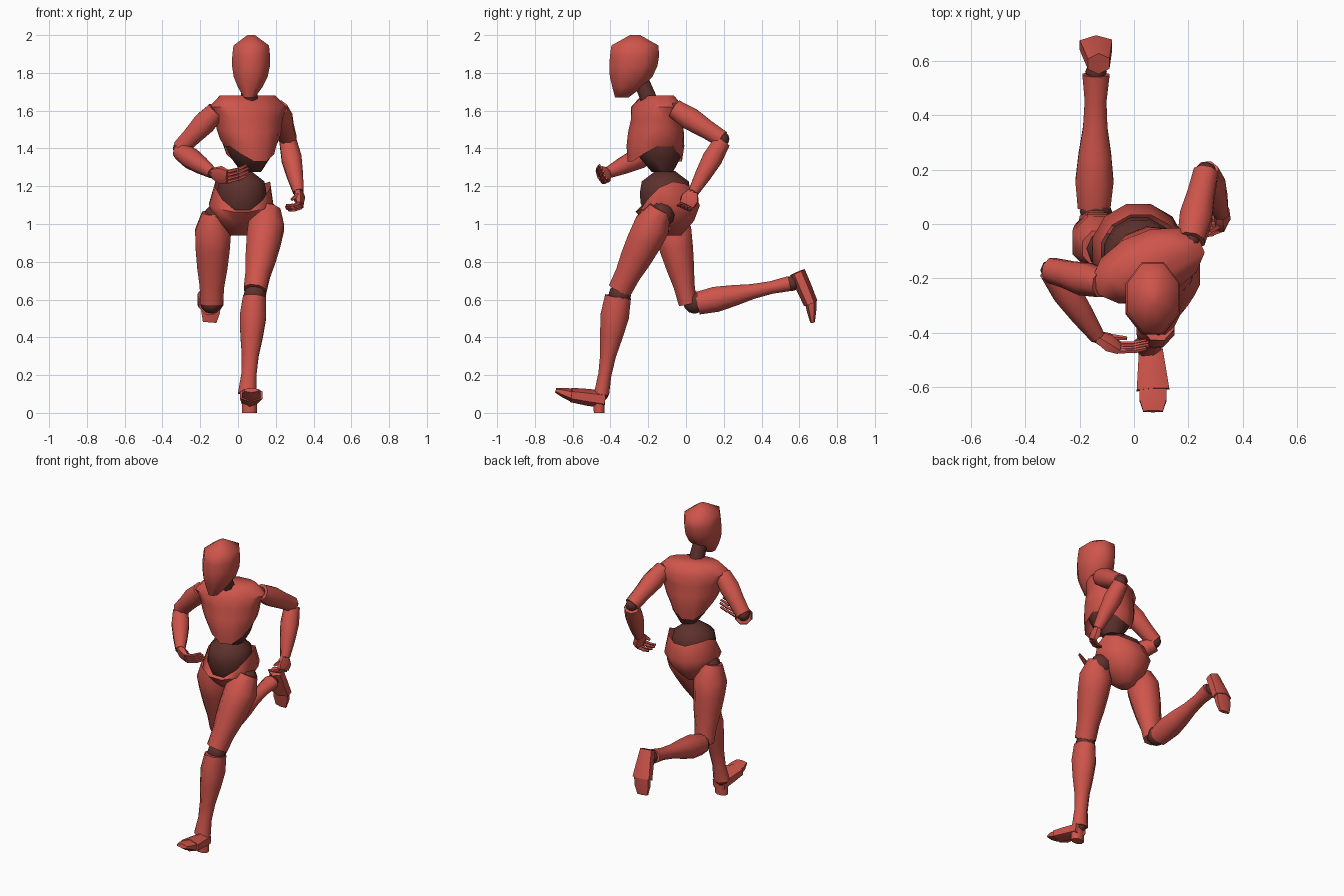
import bpy, bmesh, math
from mathutils import Vector

cube = bpy.data.objects.get("Cube")
if cube:
    bpy.data.objects.remove(cube, do_unlink=True)

X, Y, Z = Vector((1, 0, 0)), Vector((0, 1, 0)), Vector((0, 0, 1))
TWIST = Vector((0.93, 0.37, 0))


def material(name, colour):
    mat = bpy.data.materials.new(name)
    mat.use_nodes = True
    mat.diffuse_color = colour
    bsdf = mat.node_tree.nodes["Principled BSDF"]
    bsdf.inputs["Base Color"].default_value = colour
    bsdf.inputs["Roughness"].default_value = 0.6
    return mat


RED = material("red_shell", (0.62, 0.09, 0.07, 1))
DARK = material("dark_joint", (0.11, 0.03, 0.025, 1))


def finish(name, bm, mat):
    bmesh.ops.recalc_face_normals(bm, faces=bm.faces)
    mesh = bpy.data.meshes.new(name)
    bm.to_mesh(mesh)
    bm.free()
    mesh.shade_smooth()
    mesh.set_sharp_from_angle(angle=math.radians(55))
    mesh.materials.append(mat)
    obj = bpy.data.objects.new(name, mesh)
    bpy.context.collection.objects.link(obj)


def skin(name, rings, mat, open_end=None):
    """Bridge equal rings of points and cap the closed ends."""
    bm = bmesh.new()
    loops = [[bm.verts.new(point) for point in ring] for ring in rings]
    for low, high in zip(loops, loops[1:]):
        for i in range(len(low)):
            bm.faces.new((low[i - 1], low[i], high[i], high[i - 1]))
    if open_end != "start":
        bm.faces.new(loops[0])
    if open_end != "end":
        bm.faces.new(loops[-1])
    finish(name, bm, mat)


def ring_offsets(u, v, width, depth, sides):
    """Ellipse of flat sides whose faces, not corners, touch the given size."""
    grow = 1 / math.cos(math.pi / sides)
    for i in range(sides):
        angle = math.tau * (i + 0.5) / sides
        yield angle, grow * (u * width * math.cos(angle) + v * depth * math.sin(angle))


def limb(name, start, end, across, widths, ratios=(1, 1), mat=RED, sides=8):
    """Straight part with evenly spaced widths; depth/width blends between ratios."""
    start, end = Vector(start), Vector(end)
    axis = (end - start).normalized()
    u = (across - axis * across.dot(axis)).normalized()
    v = axis.cross(u)
    rings = []
    for i, width in enumerate(widths):
        t = i / (len(widths) - 1)
        depth = width * (ratios[0] + (ratios[1] - ratios[0]) * t)
        centre = start.lerp(end, t)
        rings.append([centre + offset
                      for angle, offset in ring_offsets(u, v, width, depth, sides)])
    skin(name, rings, mat)


def shell(name, top, bottom, across, widths, ratios, mat=RED, sides=12,
          lean=1, open_end=None, drop=0):
    """Upright part of level rings; an open end gets a saddle-shaped rim."""
    top, bottom = Vector(top), Vector(bottom)
    v = Z.cross(across)
    rings = []
    for i, width in enumerate(widths):
        t = i / (len(widths) - 1)
        depth = width * (ratios[0] + (ratios[1] - ratios[0]) * t)
        centre = top.lerp(bottom, t ** lean)
        centre.z = top.z + (bottom.z - top.z) * t
        rim = {"start": 1 - t, "end": t}.get(open_end, 0) ** 3
        rings.append([
            centre + offset + Z * rim * (0.045 * math.cos(2 * angle) + drop * math.sin(angle))
            for angle, offset in ring_offsets(across, v, width, depth, sides)])
    skin(name, rings, mat, open_end)


def joint(name, centre, radius):
    bm = bmesh.new()
    bmesh.ops.create_uvsphere(bm, u_segments=8, v_segments=6, radius=radius)
    bmesh.ops.translate(bm, verts=bm.verts, vec=centre)
    finish(name, bm, DARK)


# Head and neck
shell("head", (0.07, -0.27, 2), (0.06, -0.34, 1.67), X,
      (0.02, 0.094, 0.1, 0.1, 0.09, 0.065, 0.03), (1.35, 1.2), sides=8, lean=3)
limb("neck", (0.06, -0.25, 1.79), (0.06, -0.18, 1.62), X, (0.04, 0.045), mat=DARK)

# Torso: shell over a dark rib core, then waist and pelvis
shell("chest", (0.05, -0.15, 1.68), (0.065, -0.165, 1.37), TWIST,
      (0.15, 0.21, 0.18, 0.17, 0.155, 0.13), (0.45, 1.08), open_end="end")
shell("rib_core", (0.06, -0.16, 1.5), (0.07, -0.125, 1.275), TWIST,
      (0.12, 0.13, 0.1, 0.05), (0.95, 1.1), DARK)
shell("waist", (0.02, -0.11, 1.28), (0.02, -0.11, 1.06), X,
      (0.05, 0.12, 0.13, 0.13, 0.11), (1.05, 1), DARK)
shell("pelvis", (0.025, -0.105, 1.17), (0, -0.08, 0.94), X,
      (0.145, 0.17, 0.125, 0.05), (0.95, 1.1), open_end="start", drop=0.06)

# Legs share their profiles: the left reaches forward, the right kicks back
THIGH = (0.06, 0.095, 0.09, 0.08, 0.065, 0.06)
SHIN = (0.06, 0.07, 0.06, 0.045, 0.04, 0.05)
FOOT = (0.04, 0.05, 0.06)
TOES = (0.05, 0.05, 0.036)

joint("left_hip", (0.15, -0.13, 1.05), 0.07)
limb("left_thigh", (0.165, -0.135, 1.08), (0.09, -0.35, 0.65), X, THIGH, (1, 1.05))
joint("left_knee", (0.09, -0.35, 0.625), 0.06)
limb("left_shin", (0.087, -0.36, 0.615), (0.05, -0.447, 0.1), X, SHIN, (1.15, 0.8))
joint("left_ankle", (0.05, -0.45, 0.1), 0.04)
limb("left_heel", (0.06, -0.46, 0.09), (0.06, -0.46, 0), X, (0.04, 0.04), (0.8, 0.7))
limb("left_foot", (0.06, -0.43, 0.07), (0.07, -0.61, 0.095), X, FOOT, (1, 0.55), sides=6)
limb("left_toes", (0.07, -0.605, 0.095), (0.07, -0.69, 0.12), X, TOES, (0.6, 0.3), sides=6)

joint("right_hip", (-0.11, -0.09, 1.04), 0.07)
limb("right_thigh", (-0.13, -0.09, 1.06), (-0.14, 0.01, 0.575), X, THIGH, (1.1, 0.8))
joint("right_knee", (-0.14, 0.045, 0.585), 0.06)
limb("right_shin", (-0.147, 0.06, 0.58), (-0.14, 0.55, 0.685), X, SHIN, (1, 0.8))
joint("right_ankle", (-0.14, 0.56, 0.685), 0.04)
limb("right_foot", (-0.13, 0.59, 0.745), (-0.14, 0.66, 0.58), X, FOOT, (0.9, 0.55), sides=6)
limb("right_toes", (-0.14, 0.66, 0.59), (-0.15, 0.67, 0.48), X, TOES, (0.55, 0.3), sides=6)

# Arms share their profiles too
UPPER_ARM = (0.05, 0.06, 0.05, 0.045)
FOREARM = (0.045, 0.053, 0.043, 0.028)
ARMS = {
    "right": ((-0.115, -0.22, 1.6), (-0.305, -0.17, 1.4), (-0.135, -0.415, 1.27), Y, Z),
    "left": ((0.21, -0.06, 1.61), (0.265, 0.19, 1.45), (0.32, 0.04, 1.17), X, X),
}
for side, (shoulder, elbow, wrist, upper_across, fore_across) in ARMS.items():
    joint(side + "_shoulder", shoulder, 0.035)
    limb(side + "_upper_arm", shoulder, elbow, upper_across, UPPER_ARM)
    joint(side + "_elbow", elbow, 0.04)
    limb(side + "_forearm", Vector(elbow) - Z * 0.015, wrist, fore_across, FOREARM)
    joint(side + "_wrist", wrist, 0.026)

# Hands: palm, four bent fingers and a thumb
HANDS = {
    "right": (Vector((0.08, -0.04, -0.02)), Vector((0, -0.45, 0.9)), Vector((0.09, 0.02, 0.04))),
    "left": (Vector((0.01, -0.035, -0.07)), Vector((0.2, 0.9, -0.4)), Vector((-0.075, -0.015, 0))),
}
for side, (reach, across, curl) in HANDS.items():
    wrist = Vector(ARMS[side][2])
    knuckles = wrist + reach
    limb(side + "_palm", wrist, knuckles, across, (0.026, 0.046, 0.038), (0.8, 0.4), sides=6)
    for finger in range(4):
        root = knuckles + across * 0.02 * (finger - 1.5)
        bend = root + reach * 0.2 + curl * 0.45
        tip = bend + curl * (0.65 - 0.1 * abs(finger - 1.5))
        for part, low, high in (("base", root, bend), ("tip", bend, tip)):
            limb(f"{side}_finger_{finger + 1}_{part}", low, high, across, (0.008, 0.006), sides=5)
    thumb = wrist + reach * 0.4 - across * 0.035
    limb(side + "_thumb", thumb, thumb + reach * 0.4 + curl * 0.5, across, (0.011, 0.006), sides=5)
